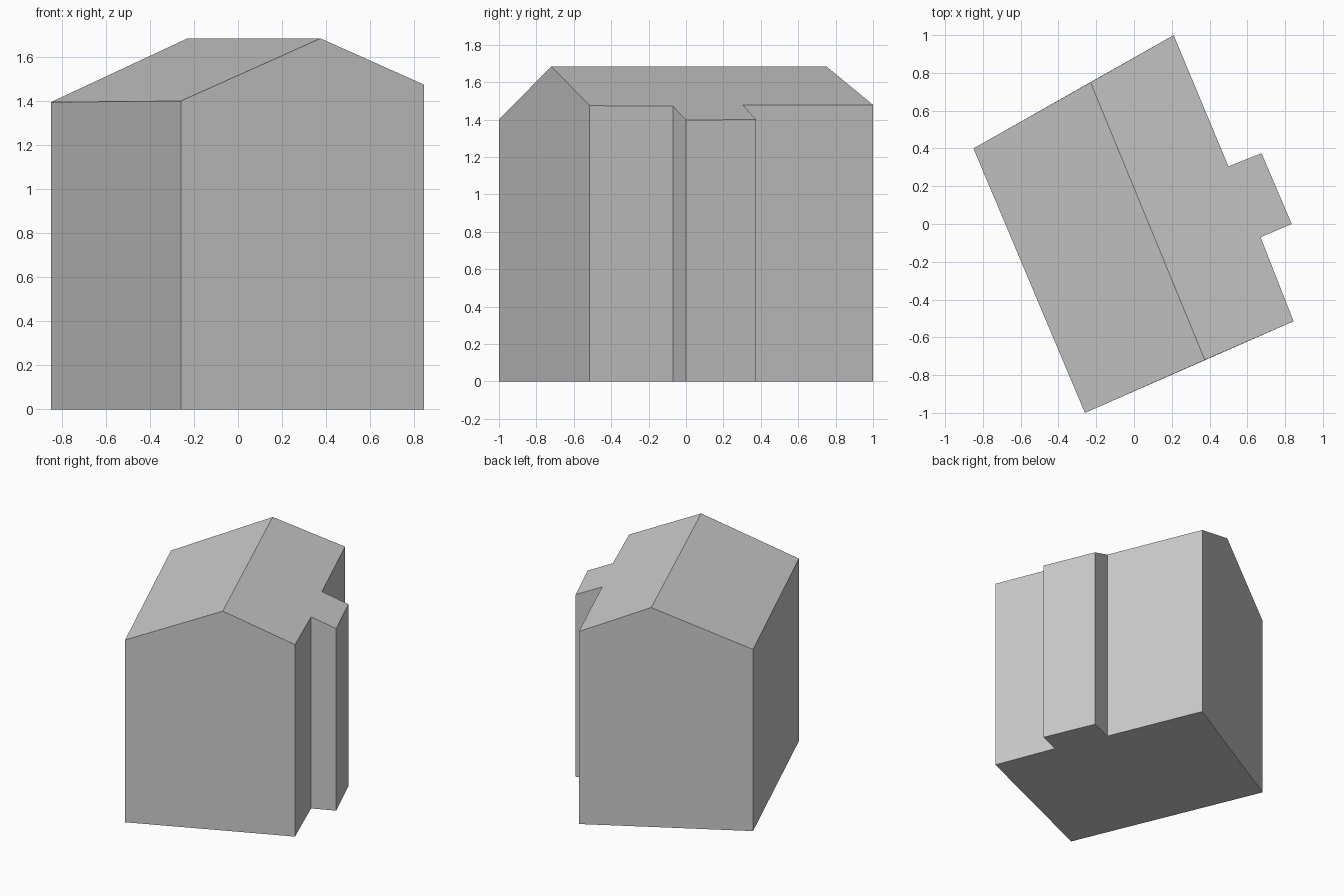
import bpy, bmesh
from mathutils import Vector

cube = bpy.data.objects.get("Cube")
if cube:
    bpy.data.objects.remove(cube, do_unlink=True)

# Single plain grey
grey = bpy.data.materials.new("plain grey")
grey.use_nodes = True
colour = (0.6, 0.6, 0.6, 1)
grey.diffuse_color = colour
grey.node_tree.nodes["Principled BSDF"].inputs["Base Color"].default_value = colour

# Ridge line and roof pitch
ridge_front, ridge_back = Vector((0.375, -0.72)), Vector((-0.23, 0.75))
ridge_height, pitch = 1.685, 0.41
along = (ridge_back - ridge_front).normalized()
across = Vector((along.y, -along.x))


def roof_height(point):
    return ridge_height - pitch * abs((point.xy - ridge_front).dot(across))


# Footprint, anticlockwise, with a projecting bay on one long side
footprint = [
    (-0.26, -1), ridge_front, (0.845, -0.515),
    (0.67, -0.07), (0.835, 0), (0.675, 0.375), (0.5, 0.305),
    (0.21, 1), ridge_back, (-0.85, 0.4),
]

# Raise the footprint into walls, then shape the top into a gabled roof
bm = bmesh.new()
base = bm.faces.new([bm.verts.new((p[0], p[1], 0)) for p in footprint])
raised = bmesh.ops.extrude_face_region(bm, geom=[base], use_keep_orig=True)
top = [g for g in raised["geom"] if isinstance(g, bmesh.types.BMVert)]
ridge = [min(top, key=lambda v: (v.co.xy - end).length)
         for end in (ridge_front, ridge_back)]
bmesh.ops.connect_verts(bm, verts=ridge)
for v in top:
    v.co.z = roof_height(v.co)

# Merge the two wall panels under each ridge end into one gable
bmesh.ops.dissolve_edges(bm, edges=[
    e for v in ridge for e in v.link_edges
    if any(w.co.z == 0 for w in e.verts)], use_verts=False)
bmesh.ops.recalc_face_normals(bm, faces=bm.faces)

mesh = bpy.data.meshes.new("building")
bm.to_mesh(mesh)
bm.free()
mesh.materials.append(grey)
building = bpy.data.objects.new("building", mesh)
bpy.context.collection.objects.link(building)
